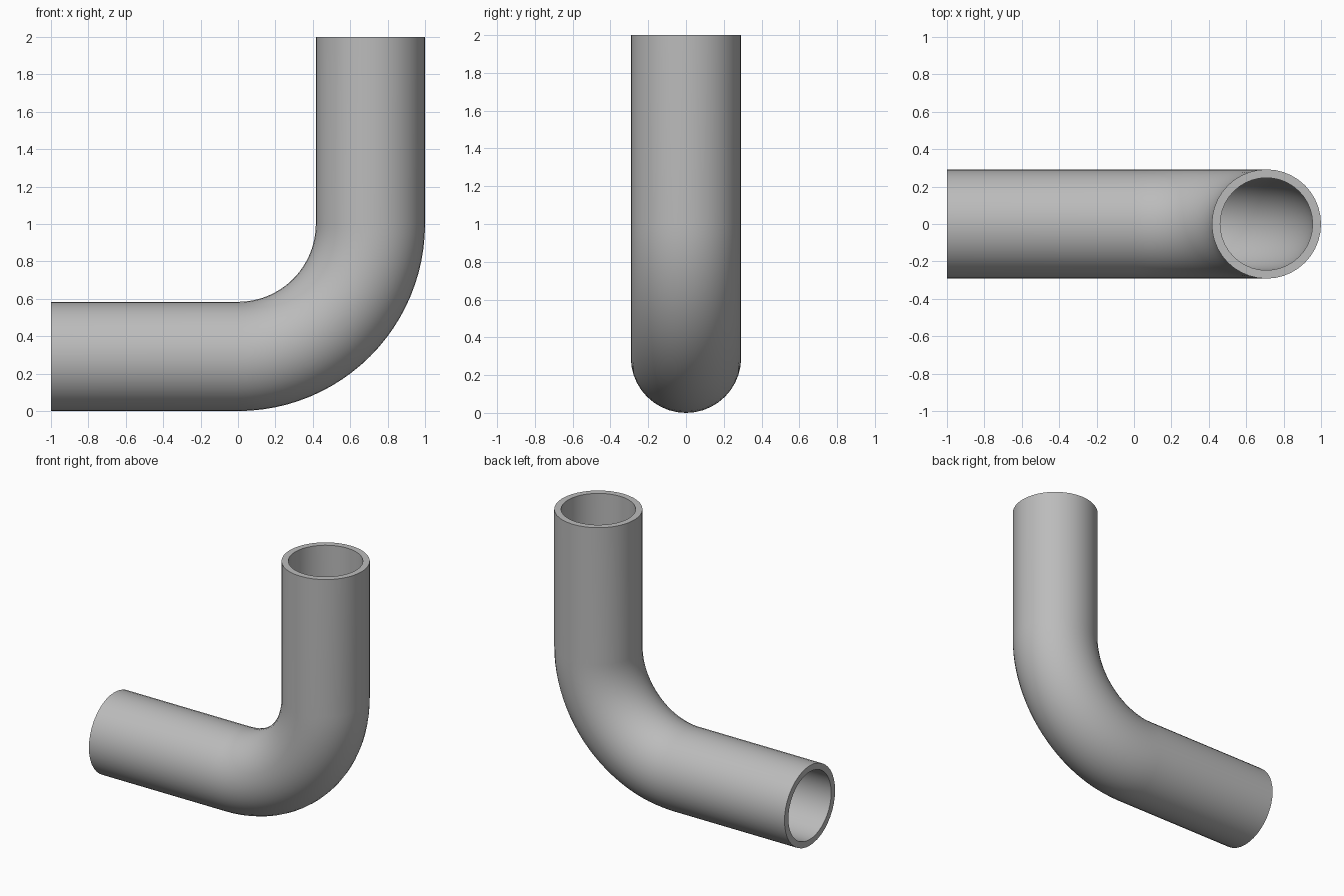
import bpy, bmesh, math
from mathutils import Vector

if "Cube" in bpy.data.objects:
    bpy.data.objects.remove(bpy.data.objects["Cube"])

OUTER, INNER = 0.292, 0.247   # tube radii
BEND = 1.0 - OUTER            # centreline bend radius, bend centre at x=0, z=1
SIDES, STEPS = 40, 24

# Centreline: horizontal leg, quarter bend, vertical leg, as (point, normal)
stations = [(Vector((-1, 0, OUTER)), Vector((0, 0, -1)))]
for i in range(STEPS + 1):
    a = math.pi / 2 * i / STEPS
    n = Vector((math.sin(a), 0, -math.cos(a)))
    stations.append((Vector((0, 0, 1)) + n * BEND, n))
stations.append((Vector((BEND, 0, 2)), Vector((1, 0, 0))))

bm = bmesh.new()


def ring(point, normal, radius):
    """Circle of vertices across the tube."""
    side = Vector((0, 1, 0))
    angles = [2 * math.pi * k / SIDES for k in range(SIDES)]
    return [bm.verts.new(point + radius * (normal * math.cos(t) + side * math.sin(t)))
            for t in angles]


def bridge(a, b):
    """Quads between two rings."""
    for k in range(SIDES):
        j = (k + 1) % SIDES
        bm.faces.new((a[k], a[j], b[j], b[k]))


# Outer wall, inner wall and the two end rims form one closed loop of rings
rings = [ring(p, n, OUTER) for p, n in stations]
rings += [ring(p, n, INNER) for p, n in reversed(stations)]
for i, r in enumerate(rings):
    bridge(r, rings[(i + 1) % len(rings)])
bmesh.ops.recalc_face_normals(bm, faces=bm.faces[:])

mesh = bpy.data.meshes.new("elbow_pipe")
bm.to_mesh(mesh)
bm.free()
pipe = bpy.data.objects.new("elbow_pipe", mesh)
bpy.context.collection.objects.link(pipe)

# Plain grey
grey = bpy.data.materials.new("grey")
grey.diffuse_color = (0.5, 0.5, 0.5, 1)
grey.use_nodes = True
grey.node_tree.nodes["Principled BSDF"].inputs["Base Color"].default_value = grey.diffuse_color
mesh.materials.append(grey)

# Smooth walls with sharp rims
bpy.context.view_layer.objects.active = pipe
pipe.select_set(True)
bpy.ops.object.shade_smooth_by_angle(angle=math.radians(35))
